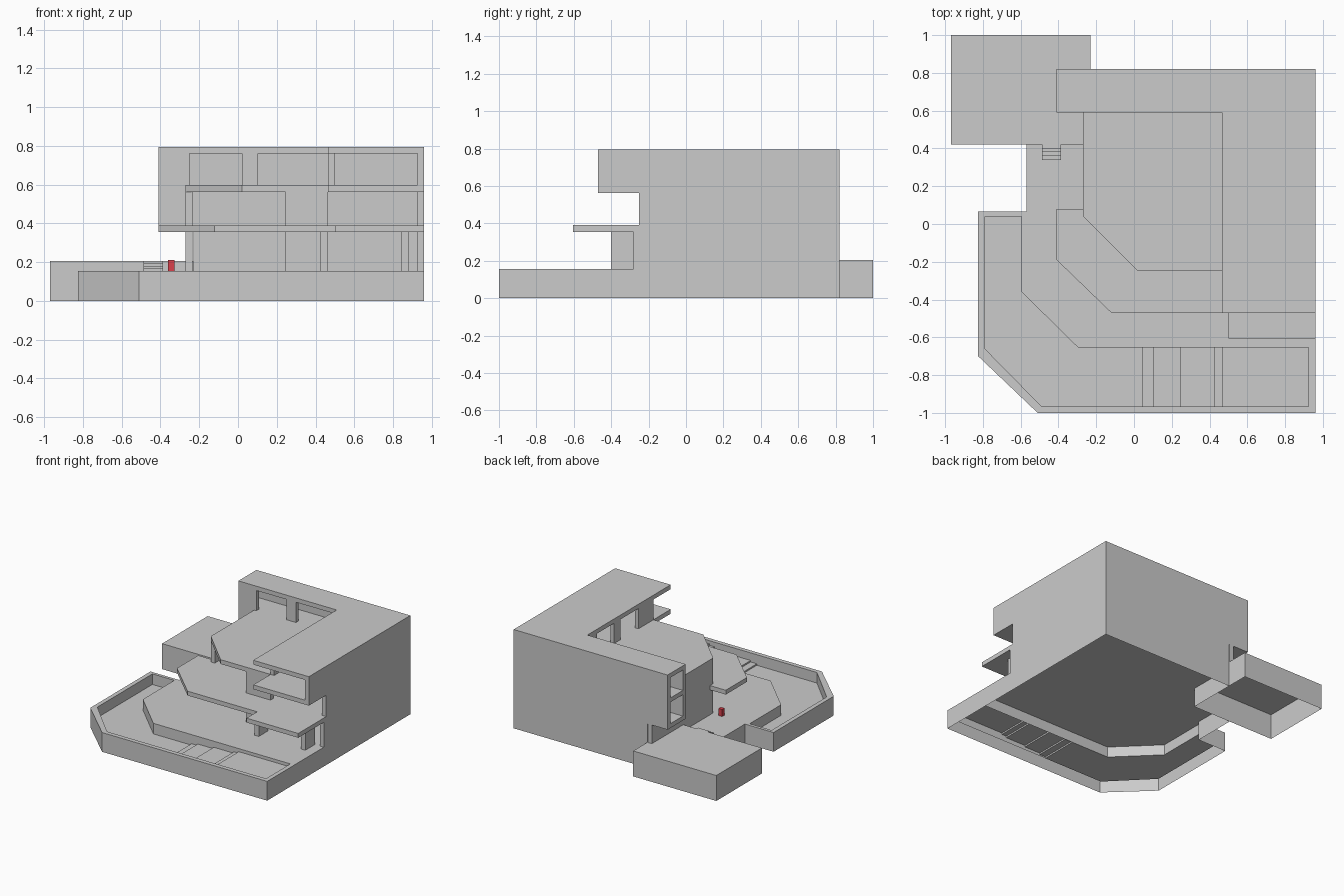
import bpy, bmesh

if "Cube" in bpy.data.objects:
    bpy.data.objects.remove(bpy.data.objects["Cube"])

T = 0.035                      # wall and slab thickness
Z0, Z1, Z2, Z3 = 0.155, 0.39, 0.597, 0.795   # floor tops and roof top


def finish(name, bm):
    bmesh.ops.remove_doubles(bm, verts=bm.verts, dist=1e-5)
    bmesh.ops.recalc_face_normals(bm, faces=bm.faces)
    me = bpy.data.meshes.new(name)
    bm.to_mesh(me)
    bm.free()
    ob = bpy.data.objects.new(name, me)
    bpy.context.collection.objects.link(ob)
    return ob


def sides(bm, pts, z0, z1):
    lo = [bm.verts.new((x, y, z0)) for x, y in pts]
    hi = [bm.verts.new((x, y, z1)) for x, y in pts]
    n = len(pts)
    for i in range(n):
        j = (i + 1) % n
        bm.faces.new((lo[i], lo[j], hi[j], hi[i]))
    return lo, hi


def prism(name, pts, z0, z1, bottom=True):
    bm = bmesh.new()
    lo, hi = sides(bm, pts, z0, z1)
    bm.faces.new(hi)
    if bottom:
        bm.faces.new(lo[::-1])
    return finish(name, bm)


def box(name, x0, x1, y0, y1, z0, z1, bottom=True):
    return prism(name, [(x0, y0), (x1, y0), (x1, y1), (x0, y1)], z0, z1, bottom)


# Base: hollow shell, open underneath, with a pool opening in its top
outline = [(-.825, .065), (-.57, .065), (-.57, .42), (-.23, .42), (-.23, .82),
           (.96, .82), (.96, -1), (-.51, -1), (-.825, -.70)]
pool = [(-.79, .04), (-.595, .04), (-.595, -.36), (-.295, -.655),
        (.925, -.655), (.925, -.965), (-.49, -.965), (-.79, -.66)]
bm = bmesh.new()
rims = []
for pts, z in ((outline, 0), (pool, .07)):
    lo, hi = sides(bm, pts, z, Z0)
    rims += [bm.edges.get((hi[i], hi[(i + 1) % len(hi)])) for i in range(len(hi))]
bmesh.ops.triangle_fill(bm, edges=rims, use_beauty=True)
finish("base_with_pool_walls", bm)

# Pool floor: deep part, then shallow steps rising to the right
deep = pool[:4] + [(.045, -.655), (.045, -.965)] + pool[6:]
bm = bmesh.new()
bm.faces.new([bm.verts.new((x, y, .07)) for x, y in deep])
prof = [(.045, .07)]
for x, z in ((.045, .082), (.10, .094), (.243, .106), (.423, .118), (.465, .13)):
    prof += [(x, prof[-1][1]), (x, z)]
prof = prof[1:] + [(.925, .13)]
for (xa, za), (xb, zb) in zip(prof, prof[1:]):
    if (xa, za) != (xb, zb):
        bm.faces.new([bm.verts.new(p) for p in ((xa, -.965, za), (xb, -.965, zb),
                                               (xb, -.655, zb), (xa, -.655, za))])
floor = finish("pool_floor", bm)
if floor.data.polygons[0].normal.z < 0:
    floor.data.flip_normals()

# Garage and the steps down from its roof
box("garage", -.97, -.23, .42, 1.0, 0, .205, bottom=False)
for i in range(4):
    box("garden_step", -.487, -.387, .34 + .02 * i, .42, Z0, Z0 + .0125 * (i + 1))

# Middle floor slab with terrace and balcony
prism("middle_floor_slab", [(-.41, .08), (-.41, -.19), (-.12, -.47), (.50, -.47),
                            (.50, -.605), (.96, -.605), (.96, .82), (-.41, .82),
                            (-.41, .59), (-.27, .59), (-.27, .08)], Z1 - T, Z1)
# Upper floor slab with terrace
prism("upper_floor_slab", [(-.27, .59), (-.27, .04), (.02, -.25), (.465, -.25),
                           (.465, -.47), (.96, -.47), (.96, .82), (-.41, .82),
                           (-.41, .59)], Z2 - T, Z2)
# L-shaped roof
prism("roof", [(-.41, .59), (.465, .59), (.465, -.47), (.96, -.47),
               (.96, .82), (-.41, .82)], Z3 - T, Z3)

# Solid outer walls: right side (different depth per storey) and back
for y0, z0, z1 in ((-.28, Z0, Z1 - T), (-.25, Z1, Z2 - T), (-.47, Z2, Z3 - T)):
    box("right_wall", .925, .96, y0, .82, z0, z1)
for x0, z0, z1 in ((-.23, Z0, Z1 - T), (-.41, Z1, Z2 - T), (-.41, Z2, Z3 - T)):
    box("back_wall", x0, .925, .82 - T, .82, z0, z1)

# Ground and middle storeys: left wall, front wall piece
for z0, z1 in ((Z0, Z1 - T), (Z1, Z2 - T)):
    box("left_wall", -.27, -.235, .04, .59, z0, z1)
    box("front_wall", .245, .465, -.25, -.25 + T, z0, z1)
box("left_wall_rear", -.27, -.235, .59, .82, Z0, Z1 - T)

# Front pillars under the balcony
for x in (.425, .84):
    box("balcony_pillar", x, x + .04, -.40, -.28, Z0, Z1 - T)

# Rear wing: framed left end and courtyard wall pieces
box("rear_wing_front_wall_middle", -.41, -.27, .59, .59 + T, Z1, Z2 - T)
for x0, x1 in ((-.41, -.25), (.02, .103)):
    box("rear_wing_front_wall", x0, x1, .59, .59 + T, Z2, Z3 - T)

# Right wing: courtyard side pillars on the upper storey
for y0, y1 in ((-.25, -.06), (.17, .25), (.47, .59)):
    box("courtyard_pillar", .465, .497, y0, y1, Z2, Z3 - T)

# Small standing figure marker
fig = box("red_figure", -.36, -.328, .025, .055, Z0, .212)
mat = bpy.data.materials.new("red")
mat.diffuse_color = (.7, .05, .07, 1)
mat.use_nodes = True
mat.node_tree.nodes["Principled BSDF"].inputs["Base Color"].default_value = mat.diffuse_color
fig.data.materials.append(mat)
